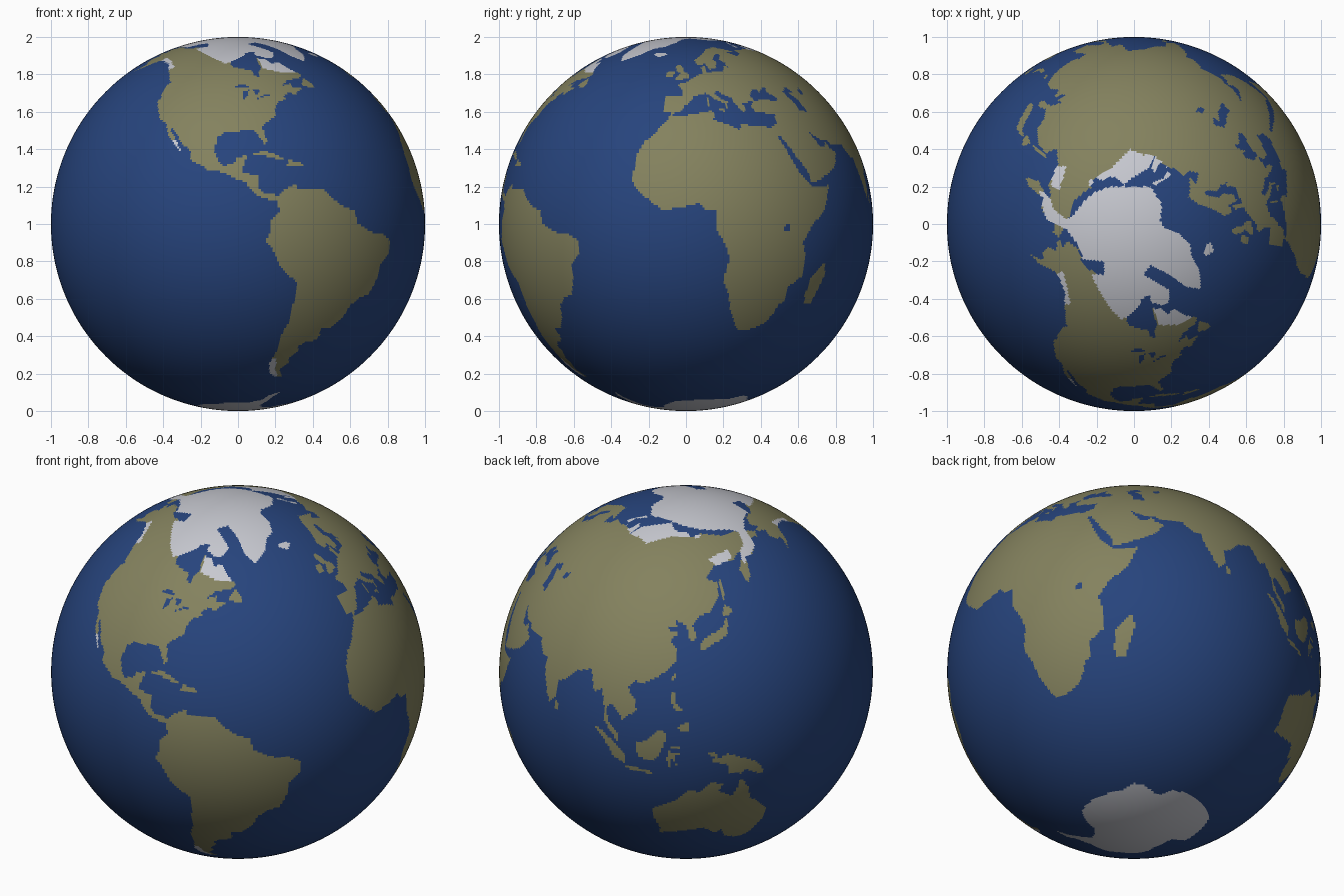
import bpy, bmesh, math

SEA, LAND, ICE = 0, 1, 2
COLOURS = [("ocean_blue", (0.020, 0.058, 0.205)),
           ("land_olive", (0.230, 0.222, 0.112)),
           ("ice_white", (0.57, 0.58, 0.63))]

# Fine sphere; each face is coloured by the outline it falls in
bm = bmesh.new()
bmesh.ops.create_uvsphere(bm, u_segments=500, v_segments=250, radius=1)
geo, polar, colour = [], [], []
for f in bm.faces:
    f.smooth = True
    c = f.calc_center_median().normalized()
    geo.append((math.degrees(math.atan2(c.y, c.x)), math.degrees(math.asin(c.z))))
    polar.append((c.x, c.y) if c.z > 0.5 else (9, 9))
    colour.append(SEA)


def inside(x, y, poly):
    hit = False
    x1, y1 = poly[-1]
    for x2, y2 in poly:
        if (y1 > y) != (y2 > y) and x < (x2 - x1) * (y - y1) / (y2 - y1) + x1:
            hit = not hit
        x1, y1 = x2, y2
    return hit


def paint(mat, poly, points=geo, only=None):
    """Colour faces inside an outline: (lon, lat), or (x, y) seen from the top."""
    xs, ys = [p[0] for p in poly], [p[1] for p in poly]
    x0, x1, y0, y1 = min(xs), max(xs), min(ys), max(ys)
    wrap = 360 if x1 > 180 else 0
    for i, (x, y) in enumerate(points):
        if y0 <= y <= y1:
            if x < x0:
                x += wrap
            if x0 <= x <= x1 and only in (None, colour[i]) and inside(x, y, poly):
                colour[i] = mat


# North America, northern half
paint(LAND, [(-168, 66), (-162, 66.5), (-166, 68.5), (-156, 71), (-141, 69.7), (-128, 70.5),
             (-115, 68.5), (-95, 68.5), (-94, 72), (-90, 69), (-82, 69.5), (-81, 67), (-86, 66),
             (-94, 61), (-94.5, 59), (-92.5, 57), (-82.5, 55), (-82, 53), (-79, 51.5),
             (-79, 54.5), (-77, 57), (-78, 60), (-77.5, 62.5), (-72, 61.5), (-69, 59), (-65, 60),
             (-61.5, 56.5), (-56, 53), (-58, 51.5), (-66, 50.2), (-70, 47.5), (-65, 48.8),
             (-64.5, 46.5), (-60.5, 46.5), (-65.5, 43.6), (-67, 45), (-70.5, 43), (-124.2, 43),
             (-124.6, 48.3), (-123, 49), (-130, 55), (-135, 58.5), (-140, 60), (-148, 60.5),
             (-152, 59.5), (-158, 56.5), (-164, 54.7), (-158, 58.5), (-162, 59), (-165, 62),
             (-161, 64), (-167, 65)])
# North America, southern half
paint(LAND, [(-124, 45), (-70, 44.5), (-70.5, 43), (-70, 41.7), (-74, 40.6), (-76, 37),
             (-75.8, 35.3), (-78, 34), (-81.2, 31.5), (-80.1, 26.5), (-81, 25.2), (-82.7, 28),
             (-84, 30), (-89, 30.3), (-90, 29.2), (-94.5, 29.4), (-97.3, 27.5), (-97.8, 22.5),
             (-96, 19), (-94.5, 18.2), (-91.5, 18.6), (-90.4, 21), (-87, 21.5), (-88.2, 18),
             (-88.5, 15.8), (-83.3, 15), (-83.7, 11), (-81.5, 9), (-79.5, 9.6), (-77, 8.5),
             (-78, 7.3), (-80.3, 7.5), (-83, 8.3), (-85.7, 10), (-87.6, 13), (-92, 14.5),
             (-95, 16.1), (-99.5, 16.7), (-105.5, 20.2), (-105.5, 22.5), (-109.5, 25.7),
             (-112.5, 29.5), (-114.7, 31.7), (-114.5, 30.2), (-111, 25.5), (-109.5, 23),
             (-112, 25), (-115, 28), (-117, 32.5), (-120.6, 34.6), (-124.3, 40.4)])
# South America
paint(LAND, [(-77.3, 8.5), (-75.5, 10.7), (-71.7, 12.3), (-71.5, 11), (-68, 11), (-62, 10.6),
             (-57, 6), (-51.5, 4.2), (-50, 0), (-44, -2.6), (-40, -2.8), (-35.3, -5.2), (-35, -9),
             (-39, -13), (-39.2, -17.5), (-41, -22), (-44.5, -23), (-48.5, -26), (-48.8, -28.5),
             (-53.5, -34), (-58, -34), (-57, -36.3), (-58, -38.3), (-62.2, -39), (-65, -41),
             (-63.8, -42.5), (-67.5, -46), (-65.8, -47.8), (-69, -51), (-68.3, -52.5),
             (-66, -54.7), (-69, -55), (-74, -52.5), (-75.5, -48), (-73.5, -42), (-73.5, -37),
             (-71.5, -32), (-70.3, -18.5), (-76, -14), (-79.5, -7.5), (-81.3, -5), (-80, -2.5),
             (-80, 0.8), (-77.2, 4), (-77.8, 7)])
# Africa
paint(LAND, [(-6, 35.8), (-2, 35.1), (10, 37.3), (11, 35.5), (10.2, 34), (15.3, 32.3),
             (19.5, 30.4), (20.5, 32.7), (25, 31.6), (32.5, 31.2), (32.5, 29.9), (35.5, 24),
             (37.3, 19.5), (39.5, 15.3), (43.2, 11.7), (51.2, 11.9), (48, 4.5), (42, -1),
             (39, -5.5), (40.6, -11), (40.3, -16), (35, -20), (35.4, -24), (32.8, -26),
             (32.5, -28.5), (29, -32.5), (25.6, -34), (20, -34.8), (18.3, -33), (15, -26.5),
             (14.4, -22), (11.8, -17.5), (13.8, -11), (12.2, -6), (9, -1), (9.7, 3.5), (8.5, 4.6),
             (6, 4.3), (4, 6.4), (-2, 4.9), (-7.7, 4.4), (-13, 8.5), (-16.8, 12.5), (-17.4, 14.7),
             (-16.3, 19), (-17, 21), (-14.5, 26), (-10, 29.6), (-9.6, 31.5), (-6.8, 34)])
# Europe
paint(LAND, [(-9, 43), (-1.8, 43.4), (-1.2, 46), (-4.7, 48.4), (-1.6, 48.7), (1.6, 50.2),
             (4, 51.8), (8.5, 53.7), (8.2, 57), (10.5, 57.6), (10.8, 54.2), (18.5, 54.6),
             (21, 55.5), (21.5, 57.5), (24.3, 57.2), (23.5, 59.3), (30, 59.9), (23, 60),
             (21.3, 61.5), (25.3, 65), (22, 65.8), (17.3, 61.5), (18.8, 60), (16.5, 56.6),
             (12.8, 55.5), (11, 59), (7, 58), (5, 61), (12, 65.5), (17, 69), (26, 71), (41, 67),
             (33, 66.6), (38, 64), (45, 66), (55, 60), (50, 46), (47, 43), (41.5, 42), (37.5, 45),
             (38, 47), (35, 46.2), (33.5, 44.5), (32.5, 46.2), (30.5, 46), (28, 43.5),
             (28.8, 41.2), (26, 40.7), (23, 40.4), (24, 38), (22.8, 36.5), (19.5, 40.5),
             (19.4, 42), (13.7, 45.3), (12.4, 44.3), (14, 42.4), (18.4, 40), (16.9, 40.3),
             (16, 38), (15.6, 40), (12, 42), (8.8, 44.4), (3.2, 43.2), (3, 41.8), (-0.2, 39.5),
             (-2, 36.8), (-5.5, 36.1), (-6.5, 37), (-8.9, 37.1)])
# Arabia and Anatolia
paint(LAND, [(32.4, 31.2), (35, 32.5), (36, 36.8), (49, 36), (49, 30), (50.2, 26.7), (51.3, 25.9),
             (51.7, 24.2), (54, 24.2), (56.3, 26.2), (56.6, 24.4), (59.8, 22.5), (57.5, 18.9),
             (55, 17), (52, 15.6), (45, 12.8), (43.4, 12.7), (42.7, 16.5), (39, 21.5),
             (37.2, 24.5), (35, 28), (33.8, 27.9), (32.6, 29.9)])
paint(LAND, [(26.5, 39.5), (29, 41.1), (35, 42), (38, 41), (41.5, 41.6), (42, 43), (49, 43),
             (49, 35), (36, 36), (32.5, 36.1), (30.5, 36.7), (27.5, 36.8)])
# Southern and eastern Asia
paint(LAND, [(48, 30.3), (51, 28), (54.5, 26.6), (57, 27), (58.5, 25.5), (66.5, 25.3),
             (67.5, 23.6), (70.5, 20.9), (72.7, 21), (73, 17.5), (74.7, 13), (76.3, 9.7),
             (77.5, 8.1), (79.8, 10.3), (80.3, 15.7), (82.5, 16.8), (87, 20.8), (91.8, 22.4),
             (94.3, 16), (97, 17), (98.6, 11.5), (98.4, 8.2), (100.3, 5.5), (103.4, 1.4),
             (103.4, 4.3), (100.5, 7.2), (99.3, 10), (100, 13.3), (102, 12.5), (104.8, 8.7),
             (106.8, 10.4), (109.2, 12), (108.8, 15.3), (105.8, 19), (108, 21.6), (110.2, 20.4),
             (114, 22.4), (119, 25.5), (121.8, 29), (121.8, 31.5), (119.3, 34.8), (122.4, 37),
             (119, 37.3), (118, 39), (121.5, 39), (121, 40.8), (125, 39.7), (126.2, 37),
             (126.5, 34.4), (129.3, 35.4), (127.6, 39.7), (130.5, 42.3), (135, 43.5),
             (140.3, 48.5), (141, 53), (135.5, 54.8), (120, 56), (60, 56), (48, 47)])
# Northern Asia
paint(LAND, [(38, 64), (44, 66), (44, 68.4), (54, 68.5), (60, 69.5), (67, 68.8), (68, 73),
             (73, 71.5), (73, 67.5), (75, 72), (81, 73.5), (87, 75), (104, 77.6), (113, 74),
             (127, 73), (130, 71), (140, 72.5), (152, 71), (160, 69.7), (170, 69.8), (180, 69),
             (190, 66), (186.5, 64.3), (180, 65), (177.5, 62.5), (170.3, 60), (164, 60),
             (162, 56.5), (160, 53), (156.7, 51), (155.7, 56), (163, 61.5), (160, 61.8),
             (155, 59.4), (149, 59.5), (142, 59.2), (135.5, 54.7), (130, 50), (50, 48), (38, 50)])
# Australia and New Guinea
paint(LAND, [(113.7, -22.5), (117, -20.7), (122, -18), (126, -14.2), (129.5, -15), (132.5, -11.5),
             (136.8, -12.2), (135.5, -15), (140, -17.7), (141.6, -14), (142.5, -10.8),
             (145.3, -15), (146.3, -18.9), (149.5, -22), (153.2, -25.5), (153, -31), (150, -37.3),
             (146.3, -39), (143.5, -38.8), (139.8, -37), (137.8, -33), (135.7, -34.9),
             (131.2, -31.5), (124, -33), (119.8, -34), (115.1, -34.3), (115.7, -31.7), (113.5, -26)])
paint(LAND, [(131, -0.8), (134, -0.8), (135, -3.2), (138, -1.7), (145, -4.3), (147.8, -6),
             (150.5, -10.5), (147, -9.5), (144, -7.8), (142.5, -9.2), (138, -8.2), (138, -5.5),
             (133, -4), (134, -2.5)])
# Islands: Atlantic side, then Indian Ocean, then western Pacific
paint(LAND, [(-5.2, 50.1), (1.4, 51.2), (1.6, 52.8), (-1.5, 55), (-2, 57.6), (-4, 58.6),
             (-5.8, 57.5), (-4.8, 54.7), (-3, 53.8), (-4.5, 52)])
paint(LAND, [(-10, 51.8), (-6.3, 52.2), (-6, 54.5), (-8, 55.2), (-9.8, 53.8)])
paint(ICE, [(-24, 65.5), (-22, 64), (-18.5, 63.4), (-13.7, 65), (-16, 66.4), (-22, 66.3)])
paint(LAND, [(-59.3, 47.7), (-55.5, 46.9), (-53, 47), (-53.5, 48.7), (-55.7, 51.5), (-57.5, 50.5)])
paint(LAND, [(-84.9, 21.9), (-82, 23.1), (-79, 22.4), (-74.2, 20.2), (-77.5, 19.9), (-78, 20.8)])
paint(LAND, [(-74.4, 18.4), (-73, 19.9), (-69.9, 19.6), (-68.5, 18.4), (-71.5, 17.8)])
paint(LAND, [(12.5, 38), (15.5, 38.2), (15.1, 36.7)])
paint(LAND, [(8.3, 41), (9.3, 42.8), (9.7, 39.3), (8.5, 39)])
paint(LAND, [(52, 71), (58, 70.7), (57, 73), (68, 76.7), (60, 76)])
paint(LAND, [(49.3, -12), (50.4, -15.7), (47.2, -25), (44, -25), (43.4, -22), (44.4, -16.2)])
paint(LAND, [(79.8, 8), (80.1, 6.1), (81.8, 7), (80.2, 9.8)])
paint(LAND, [(130, 33.5), (131, 31.3), (135.8, 33.6), (140.5, 35.5), (142, 39.5), (141.3, 41.5),
             (139.7, 38.5), (136.8, 37), (132.5, 35.5)])
paint(LAND, [(140.2, 42), (143.2, 42), (145.4, 43.3), (141.8, 45.4)])
paint(LAND, [(142, 46.2), (143.5, 49), (143, 54), (142, 53), (142, 49)])
paint(LAND, [(120.2, 23), (121, 22.2), (121.9, 25)])
paint(LAND, [(120, 16), (121.5, 13), (124, 12.8), (121.6, 15.5), (122, 18.4), (120.6, 18.4)])
paint(LAND, [(122, 7.2), (125.5, 6), (126.4, 8), (125.4, 9.7), (123.5, 8.5)])
paint(LAND, [(109, 1.5), (110.2, -2.9), (114.5, -4), (116.5, -2), (118, 1), (118.9, 5), (116.8, 7),
             (113, 3.2)])
paint(LAND, [(95.3, 5.6), (98, 4.3), (103.5, 0), (106, -3), (105.8, -5.8), (102.3, -4), (98.7, 1.7)])
paint(LAND, [(105.3, -6.7), (108.5, -6.5), (114.4, -7.7), (114.4, -8.6), (106.5, -7.4)])
paint(LAND, [(119, -3), (119.5, -5.5), (120.4, -5.5), (120.5, -3), (122.3, -5), (121.5, -2),
             (123.3, -0.9), (120.5, -0.9), (120.5, 0.4), (125, 1.5), (120.2, 1.2)])
# Inland seas and great lakes
paint(SEA, [(47, 45), (51, 47), (53, 45), (50.5, 44.5), (53.5, 41), (53.8, 37), (50, 37.3),
            (49.3, 40.5), (47.5, 43)])
paint(SEA, [(58.5, 44), (61.5, 44.5), (61, 46.5), (58.5, 46)])
paint(SEA, [(-92, 46.8), (-88.5, 48.7), (-85, 47.5), (-85, 46.5), (-88, 46.7)])
paint(SEA, [(-87.8, 42), (-86.3, 42.5), (-85.2, 45.8), (-87.5, 45)])
paint(SEA, [(-83.5, 45.8), (-82, 43.3), (-81.5, 45), (-80, 44.6), (-81, 46)])
paint(SEA, [(-83, 41.7), (-79, 42.9), (-76.5, 43.6), (-77, 44.1), (-79.5, 43.4), (-81.5, 42.6)])
paint(SEA, [(31.8, -0.5), (34.2, 0.2), (33.5, -2.4), (31.9, -2.4)])
# Arctic ice cap with the frozen north-west, outlined from the top
paint(ICE, [(-.42, 0), (-.33, .04), (-.26, .13), (-.21, .17), (-.13, .2), (.09, .2), (.12, .15),
            (.15, .1), (.14, .02), (.16, -.02), (.24, -.05), (.3, -.11), (.31, -.18), (.35, -.24),
            (.355, -.35), (.276, -.335), (.2, -.277), (.09, -.22), (.05, -.27), (.128, -.317),
            (.187, -.352), (.19, -.41), (.158, -.434), (.09, -.42), (.088, -.38), (.04, -.4),
            (.03, -.437), (-.04, -.498), (-.07, -.51), (-.12, -.46), (-.16, -.4), (-.19, -.35),
            (-.23, -.27), (-.16, -.27), (-.16, -.2), (-.27, -.19), (-.3, -.11), (-.36, -.03)], polar)
# Snowy coasts: far north Asia, far east, Alaska, Labrador, Patagonia, Baja
for coast in ([(-.24, .2), (-.24, .23), (-.13, .29), (-.06, .36), (-.02, .4), (.05, .37), (.1, .37),
               (.15, .33), (.21, .27), (.19, .2)],
              [(-.36, .31), (-.44, .31), (-.44, .2), (-.4, .18)],
              [(-.51, .18), (-.47, .02), (-.36, -.02), (-.37, .03), (-.43, .08), (-.46, .17)],
              [(-.38, -.25), (-.36, -.33), (-.34, -.43), (-.4, -.43), (-.44, -.29)],
              [(.1, -.44), (.2, -.44), (.32, -.5), (.22, -.54), (.13, -.54), (.12, -.5)]):
    paint(ICE, coast, polar, LAND)
paint(ICE, [(-76, -46), (-72.5, -46), (-72, -51), (-69, -53.5), (-70, -56), (-76, -53)], only=LAND)
paint(ICE, [(-113, 27), (-111, 27), (-109, 22.5), (-112.5, 24.5)], only=LAND)
# Antarctica
paint(ICE, [(-180, -78), (-158, -77.5), (-150, -76), (-135, -74.5), (-113, -74), (-100, -72.5),
            (-80, -73), (-68, -70), (-66, -66.5), (-58, -63.5), (-61, -67), (-62, -76), (-50, -78),
            (-35, -78), (-25, -75), (-10, -71.3), (10, -70), (40, -69), (50, -66.5), (57, -67),
            (69, -69.8), (75, -69.7), (82, -67), (100, -66), (115, -66.5), (135, -66), (150, -68.5),
            (170, -71.5), (167, -77), (180, -78), (180, -91), (-180, -91)])

# Globe object
for f, m in zip(bm.faces, colour):
    f.material_index = m
mesh = bpy.data.meshes.new("globe")
bm.to_mesh(mesh)
bm.free()
for name, rgb in COLOURS:
    mat = bpy.data.materials.new(name)
    mat.diffuse_color = (*rgb, 1)
    mesh.materials.append(mat)
globe = bpy.data.objects.new("globe", mesh)
globe.location.z = 1
bpy.context.collection.objects.link(globe)
